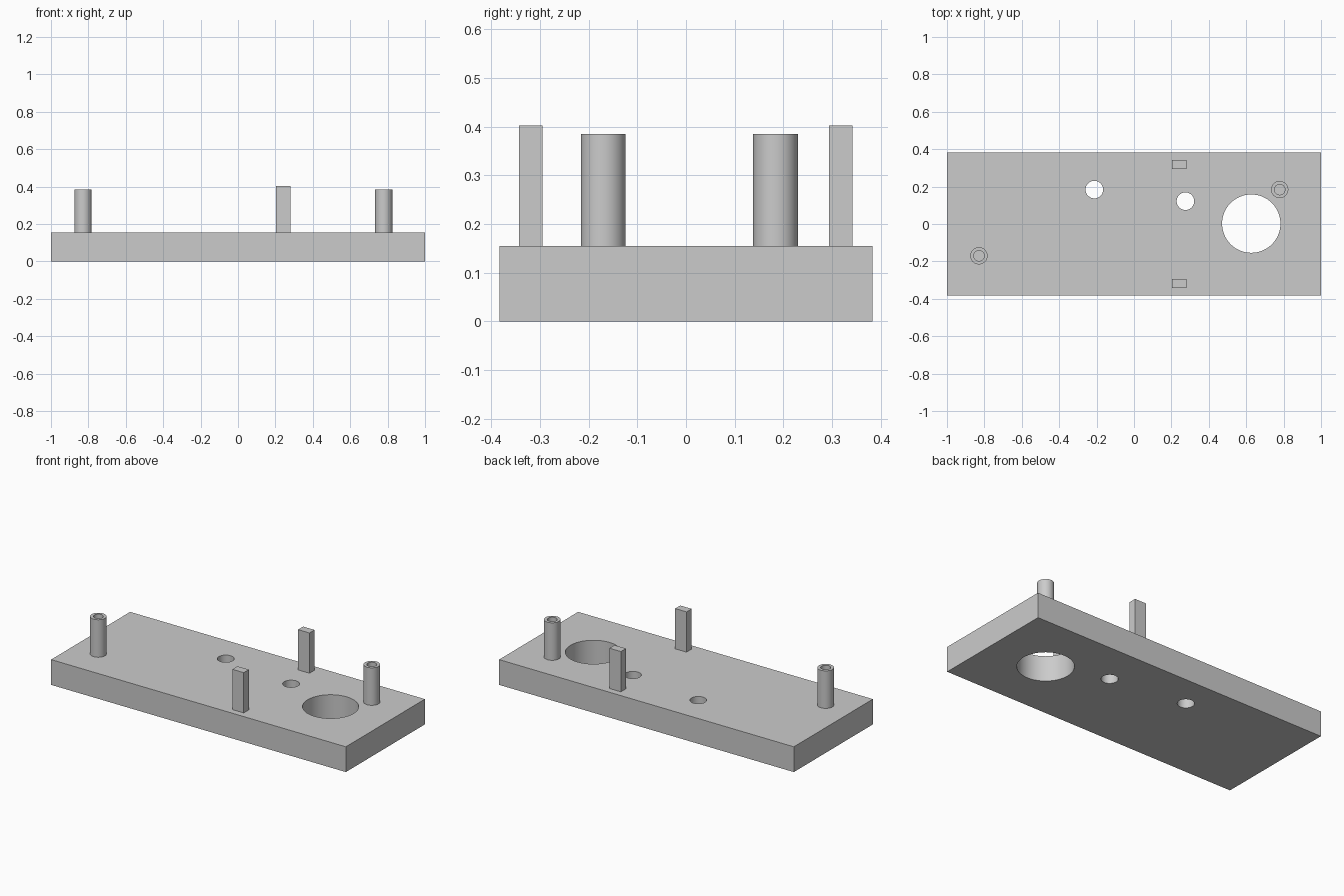
import bpy
from math import radians

default = bpy.data.objects.get("Cube")
if default:
    bpy.data.objects.remove(default, do_unlink=True)

PLATE_TOP = 0.155

grey = bpy.data.materials.new("light grey")
grey.use_nodes = True
grey.diffuse_color = (0.6, 0.6, 0.6, 1)
grey.node_tree.nodes["Principled BSDF"].inputs["Base Color"].default_value = (0.6, 0.6, 0.6, 1)


def finish(name):
    ob = bpy.context.object
    ob.name = ob.data.name = name
    ob.data.materials.append(grey)
    return ob


def block(name, x, y, sx, sy, z0, z1):
    bpy.ops.mesh.primitive_cube_add(size=1, location=(x, y, (z0 + z1) / 2))
    bpy.context.object.scale = (sx, sy, z1 - z0)
    bpy.ops.object.transform_apply(location=False, rotation=False, scale=True)
    return finish(name)


def cylinder(name, x, y, r, z0, z1):
    bpy.ops.mesh.primitive_cylinder_add(vertices=64, radius=r, depth=z1 - z0,
                                        location=(x, y, (z0 + z1) / 2))
    return finish(name)


def drill(ob, x, y, r, z0, z1):
    """Cut a round hole, then discard the cutter."""
    cutter = cylinder("cutter", x, y, r, z0, z1)
    cutter.hide_render = True
    mod = ob.modifiers.new("hole", "BOOLEAN")
    mod.operation, mod.solver, mod.object = "DIFFERENCE", "EXACT", cutter
    bpy.context.view_layer.objects.active = ob
    bpy.ops.object.modifier_apply(modifier=mod.name)
    bpy.data.objects.remove(cutter, do_unlink=True)


def smooth(ob):
    bpy.ops.object.select_all(action="DESELECT")
    ob.select_set(True)
    bpy.context.view_layer.objects.active = ob
    bpy.ops.object.shade_smooth_by_angle(angle=radians(30))


# Base plate with one large and two small through holes
plate = block("base_plate", 0, 0, 2, 0.766, 0, PLATE_TOP)
for x, y, r in ((0.627, 0.002, 0.156), (0.275, 0.122, 0.047), (-0.212, 0.184, 0.047)):
    drill(plate, x, y, r, -0.1, PLATE_TOP + 0.1)
smooth(plate)

# Hollow round standoffs, open at the top
for name, x, y in (("right_standoff", -0.829, -0.17), ("left_standoff", 0.779, 0.184)):
    tube = cylinder(name, x, y, 0.046, PLATE_TOP, 0.385)
    drill(tube, x, y, 0.028, PLATE_TOP + 0.002, 0.5)
    smooth(tube)

# Rectangular posts near the front and back edges
for name, y in (("front_post", -0.319), ("back_post", 0.318)):
    block(name, 0.241, y, 0.077, 0.049, PLATE_TOP, 0.402)
